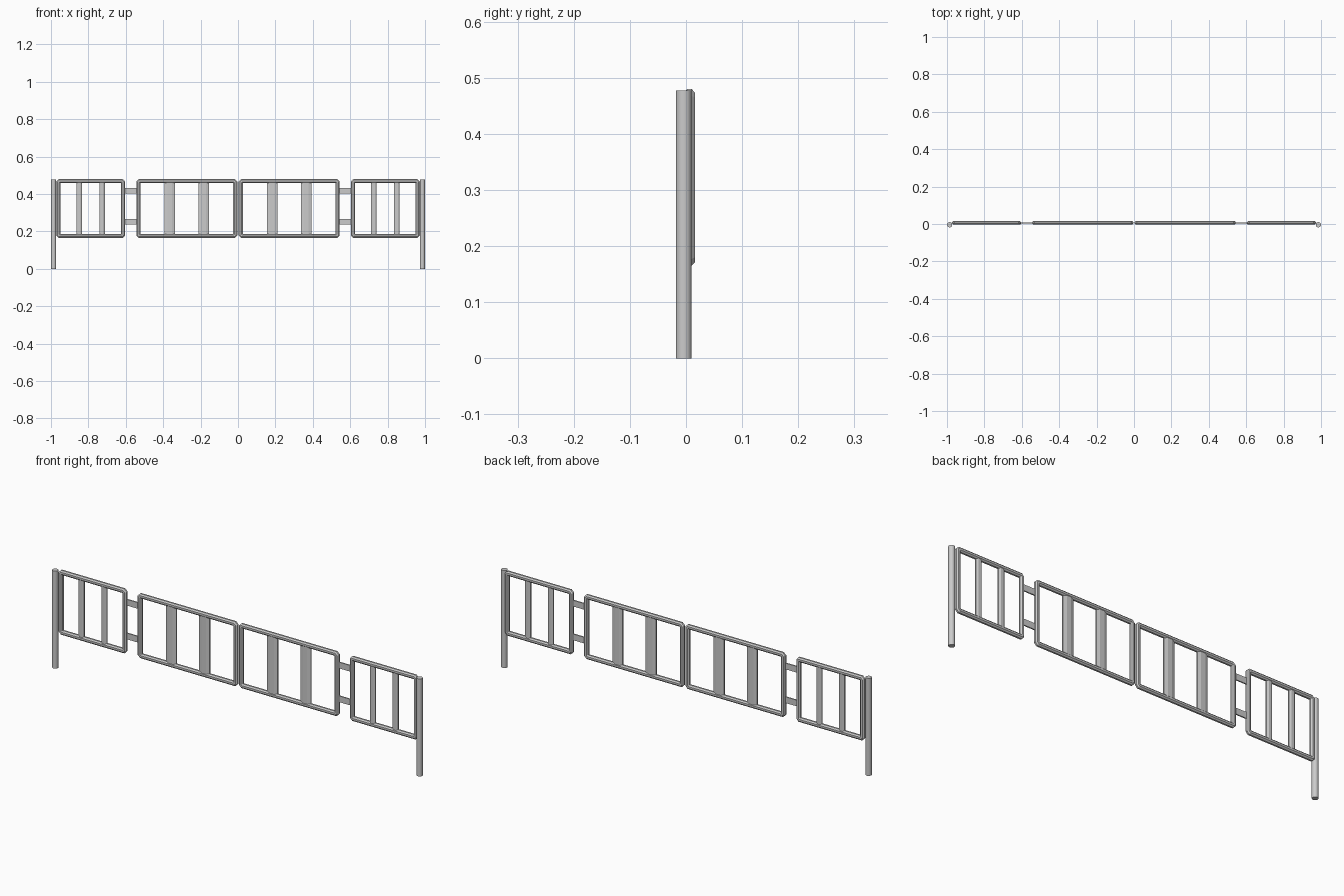
import bpy, bmesh, math
from mathutils import Vector

if "Cube" in bpy.data.objects:
    bpy.data.objects.remove(bpy.data.objects["Cube"])

PANEL_Y, POST_Y = 0.006, -0.004
Z0, Z1 = 0.165, 0.48      # panel bottom and top
BAR = 0.011               # half thickness of frame bar


def finish(name, bm):
    bmesh.ops.recalc_face_normals(bm, faces=bm.faces)
    me = bpy.data.meshes.new(name)
    bm.to_mesh(me)
    bm.free()
    ob = bpy.data.objects.new(name, me)
    bpy.context.collection.objects.link(ob)
    return ob


def rod(name, x, y, z0, z1, rx, ry, sides):
    """Upright prism with an elliptical many-sided section."""
    bm = bmesh.new()
    bmesh.ops.create_cone(bm, cap_ends=True, segments=sides, radius1=1, radius2=1, depth=z1 - z0)
    k = 1 / math.cos(math.pi / sides)
    for v in bm.verts:
        a = math.atan2(v.co.y, v.co.x) + math.pi / sides
        v.co = (x + rx * k * math.cos(a), y + ry * k * math.sin(a), v.co.z + (z0 + z1) / 2)
    return finish(name, bm)


def frame(name, x0, x1, cut=0.006):
    """Octagonal bar swept around a rectangle with clipped corners."""
    a, b, c, d = x0 + BAR, x1 - BAR, Z0 + BAR, Z1 - BAR
    path = [Vector(p) for p in ((a + cut, c), (b - cut, c), (b, c + cut), (b, d - cut),
                                (b - cut, d), (a + cut, d), (a, d - cut), (a, c + cut))]
    k = 1 / math.cos(math.pi / 8)
    prof = [(BAR * k * math.cos((i + .5) * math.pi / 4),
             0.010 * k * math.sin((i + .5) * math.pi / 4)) for i in range(8)]
    bm = bmesh.new()
    rings = []
    for i, p in enumerate(path):
        e0 = (p - path[i - 1]).normalized()
        e1 = (path[(i + 1) % 8] - p).normalized()
        n0, n1 = Vector((e0.y, -e0.x)), Vector((e1.y, -e1.x))
        m = (n0 + n1) / (1 + n0.dot(n1))
        rings.append([bm.verts.new((p.x + m.x * u, PANEL_Y + v, p.y + m.y * u)) for u, v in prof])
    for i in range(8):
        r, s = rings[i], rings[(i + 1) % 8]
        for j in range(8):
            bm.faces.new((r[j], r[(j + 1) % 8], s[(j + 1) % 8], s[j]))
    return finish(name, bm)


for side, s in (("left", -1), ("right", 1)):
    # end post
    post = rod(f"{side}_post", s * 0.986, POST_Y, 0, 0.477, 0.014, 0.014, 16)
    bpy.context.view_layer.objects.active = post
    post.select_set(True)
    bpy.ops.object.shade_smooth_by_angle(angle=math.radians(35))
    post.select_set(False)

    # framed panels with two slats each
    for part, xa, xb, half in (("outer", 0.604, 0.972, 0.015), ("inner", 0.004, 0.544, 0.028)):
        frame(f"{side}_{part}_frame", *sorted((s * xa, s * xb)))
        for i in (1, 2):
            x = s * (xa + (xb - xa) * i / 3)
            rod(f"{side}_{part}_slat_{i}", x, PANEL_Y, Z0 + BAR, Z1 - BAR, half, 0.008, 8)

    # flat links between the panels
    for tag, z in (("lower", 0.252), ("upper", 0.417)):
        bm = bmesh.new()
        bmesh.ops.create_cube(bm, size=1)
        for v in bm.verts:
            v.co = (s * 0.574 + v.co.x * 0.076, PANEL_Y + v.co.y * 0.006, z + v.co.z * 0.030)
        finish(f"{side}_{tag}_link", bm)
